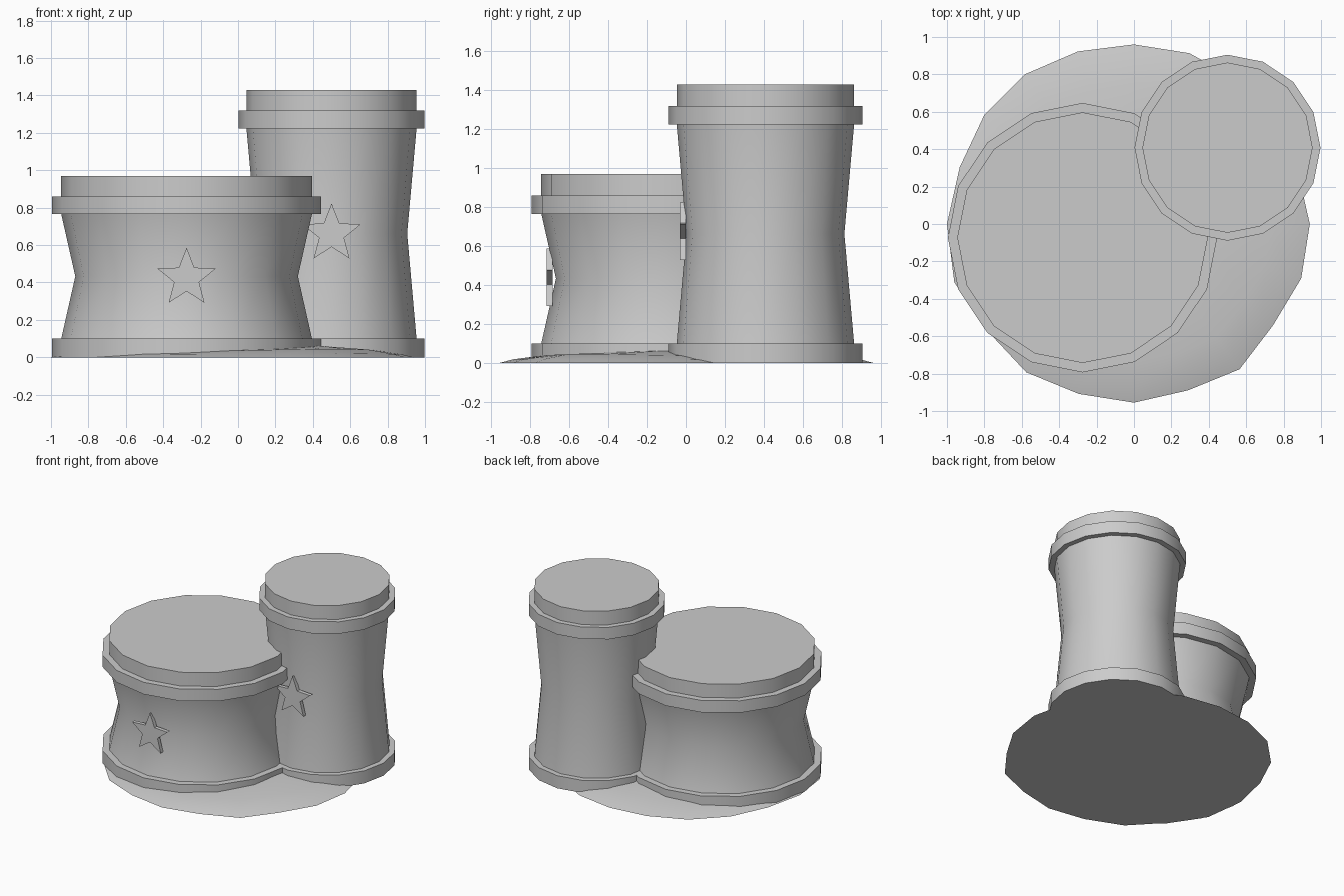
import bpy
import bmesh
from math import sin, cos, pi, radians
from mathutils import Vector

cube = bpy.data.objects.get("Cube")
if cube:
    bpy.data.objects.remove(cube, do_unlink=True)

# One plain grey for everything
grey = bpy.data.materials.new("plain grey")
grey.use_nodes = True
colour = (0.6, 0.6, 0.6, 1)
grey.diffuse_color = colour
grey.node_tree.nodes["Principled BSDF"].inputs["Base Color"].default_value = colour


def finish(name, bm, location):
    """Turn a bmesh into a smooth object with sharp edges kept."""
    bmesh.ops.recalc_face_normals(bm, faces=bm.faces)
    mesh = bpy.data.meshes.new(name)
    bm.to_mesh(mesh)
    bm.free()
    mesh.materials.append(grey)
    mesh.shade_smooth()
    mesh.set_sharp_from_angle(angle=radians(32))
    obj = bpy.data.objects.new(name, mesh)
    obj.location = location
    bpy.context.collection.objects.link(obj)
    return obj


def bridge(bm, rings):
    """Skin a stack of vertex rings and close both ends."""
    for low, high in zip(rings, rings[1:]):
        count = len(low)
        for i in range(count):
            j = (i + 1) % count
            bm.faces.new((low[i], low[j], high[j], high[i]))
    bm.faces.new(rings[0][::-1])
    bm.faces.new(rings[-1])


def lathe(name, profile, centre, sides=16):
    bm = bmesh.new()
    rings = []
    for r, z in profile:
        angles = [2 * pi * i / sides for i in range(sides)]
        rings.append([bm.verts.new((r * cos(a), r * sin(a), z)) for a in angles])
    bridge(bm, rings)
    return finish(name, bm, (*centre, 0))


def star(name, x, front, z, outer=0.163, inner=0.07, depth=0.03):
    bm = bmesh.new()
    rings = []
    for y in (0, depth):
        ring = []
        for i in range(10):
            r = inner if i % 2 else outer
            a = i * pi / 5
            ring.append(bm.verts.new((r * sin(a), y, r * cos(a))))
        rings.append(ring)
    bridge(bm, rings)
    return finish(name, bm, (x, front, z))


def drum(name, centre, rim, inner, waist, band_z):
    """Waisted drum: foot rim, body, upper band and lid."""
    foot = 0.1
    band_top = band_z + 0.095
    lathe(name + "_foot_rim", [(rim, 0), (rim, foot)], centre)
    lathe(name + "_body",
          [(inner, foot), (waist, (foot + band_z) / 2), (inner, band_z)], centre)
    lathe(name + "_band", [(rim, band_z), (rim, band_top)], centre)
    lathe(name + "_lid", [(inner, band_top), (inner, band_top + 0.11)], centre)


# The two drums and the stars on their fronts
drum("wide_drum", (-0.275, -0.073), 0.72, 0.67, 0.595, 0.765)
drum("tall_drum", (0.5, 0.408), 0.497, 0.455, 0.405, 1.223)
star("wide_drum_star", -0.275, -0.715, 0.423)
star("tall_drum_star", 0.5, -0.03, 0.66)

# Low uneven mound under the drums
radii = [0.94, 0.92, 0.93, 0.95, 0.96, 0.96, 0.97, 0.99, 0.99, 0.98,
         1, 1.01, 0.97, 0.98, 0.955, 0.955, 0.935, 0.96, 0.92, 0.94]
bm = bmesh.new()
rings = []
for scale, height in ((1, 0), (0.93, 0.018), (0.78, 0.04), (0.5, 0.054), (0.2, 0.058)):
    ring = []
    for i, r in enumerate(radii):
        a = 2 * pi * i / len(radii)
        bump = 1 + 0.12 * sin(3 * a + 5 * scale)
        ring.append(bm.verts.new(Vector((r * scale * cos(a), r * scale * sin(a),
                                         height * bump))))
    rings.append(ring)
bridge(bm, rings)
finish("ground_mound", bm, (0, 0, 0))
